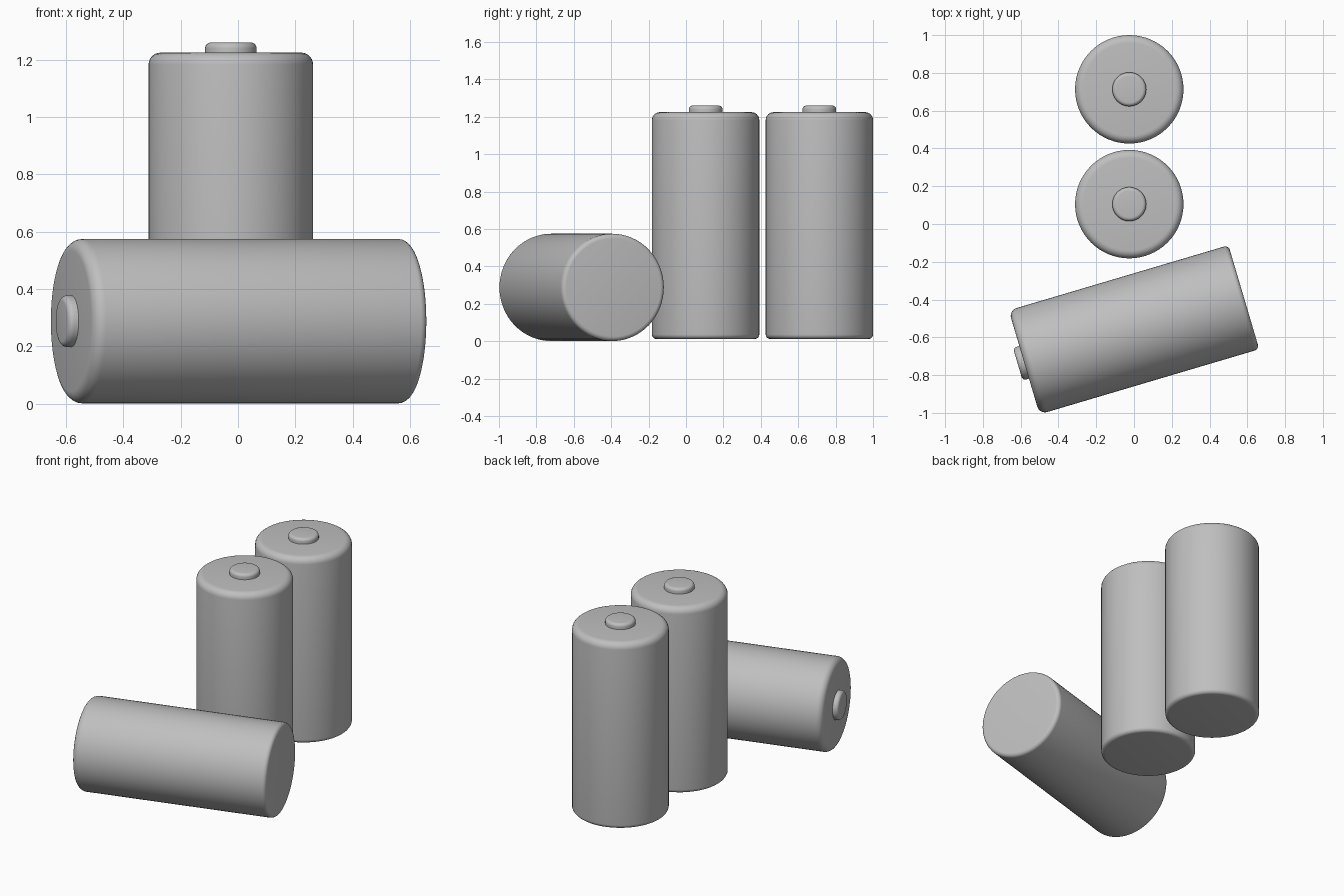
import bpy, math
from mathutils import Matrix, Vector

if "Cube" in bpy.data.objects:
    bpy.data.objects.remove(bpy.data.objects["Cube"])

SIDES = 64
R, LENGTH = 0.287, 1.213

grey = bpy.data.materials.new("plain_grey")
grey.diffuse_color = (0.52, 0.52, 0.52, 1)
grey.use_nodes = True
grey.node_tree.nodes["Principled BSDF"].inputs["Base Color"].default_value = grey.diffuse_color


def arc(cr, cz, rad, a0, a1, steps=6):
    """Rounded corner of a profile, as (radius, height) points."""
    return [(cr + rad * math.cos(math.radians(a0 + (a1 - a0) * i / steps)),
             cz + rad * math.sin(math.radians(a0 + (a1 - a0) * i / steps)))
            for i in range(steps + 1)]


def lathe(name, profile, matrix):
    """Spin a profile around local z and close both ends with flat caps."""
    verts = [(r * math.cos(2 * math.pi * k / SIDES), r * math.sin(2 * math.pi * k / SIDES), z)
             for r, z in profile for k in range(SIDES)]
    faces = [(i * SIDES + k, i * SIDES + (k + 1) % SIDES,
              (i + 1) * SIDES + (k + 1) % SIDES, (i + 1) * SIDES + k)
             for i in range(len(profile) - 1) for k in range(SIDES)]
    faces.append(tuple(reversed(range(SIDES))))
    faces.append(tuple(range((len(profile) - 1) * SIDES, len(profile) * SIDES)))
    mesh = bpy.data.meshes.new(name)
    mesh.from_pydata(verts, [], faces)
    mesh.materials.append(grey)
    obj = bpy.data.objects.new(name, mesh)
    bpy.context.collection.objects.link(obj)
    obj.matrix_world = matrix
    bpy.ops.object.select_all(action='DESELECT')
    obj.select_set(True)
    bpy.context.view_layer.objects.active = obj
    bpy.ops.object.shade_smooth_by_angle(angle=math.radians(35))


def battery(name, matrix):
    # rounded can
    b, t = 0.025, 0.042
    can = arc(R - b, b, b, -90, 0) + arc(R - t, LENGTH - t, t, 0, 90)
    lathe(name + "_can", can, matrix)
    # contact button on the top
    c = 0.02
    button = [(0.09, LENGTH - 0.005)] + arc(0.09 - c, LENGTH + 0.035 - c, c, 0, 90)
    lathe(name + "_button", button, matrix)


# two standing batteries
battery("back_battery", Matrix.Translation((-0.025, 0.713, 0.012)))
battery("middle_battery", Matrix.Translation((-0.025, 0.105, 0.012)))

# battery lying in front, button end to the left
angle = math.radians(16.5)
axis = Vector((math.cos(angle), math.sin(angle), 0))
base = Vector((0.0, -0.56, 0.288)) + axis * LENGTH / 2
battery("lying_battery", Matrix.Translation(base) @ Matrix.Rotation(angle, 4, 'Z')
        @ Matrix.Rotation(-math.pi / 2, 4, 'Y'))
